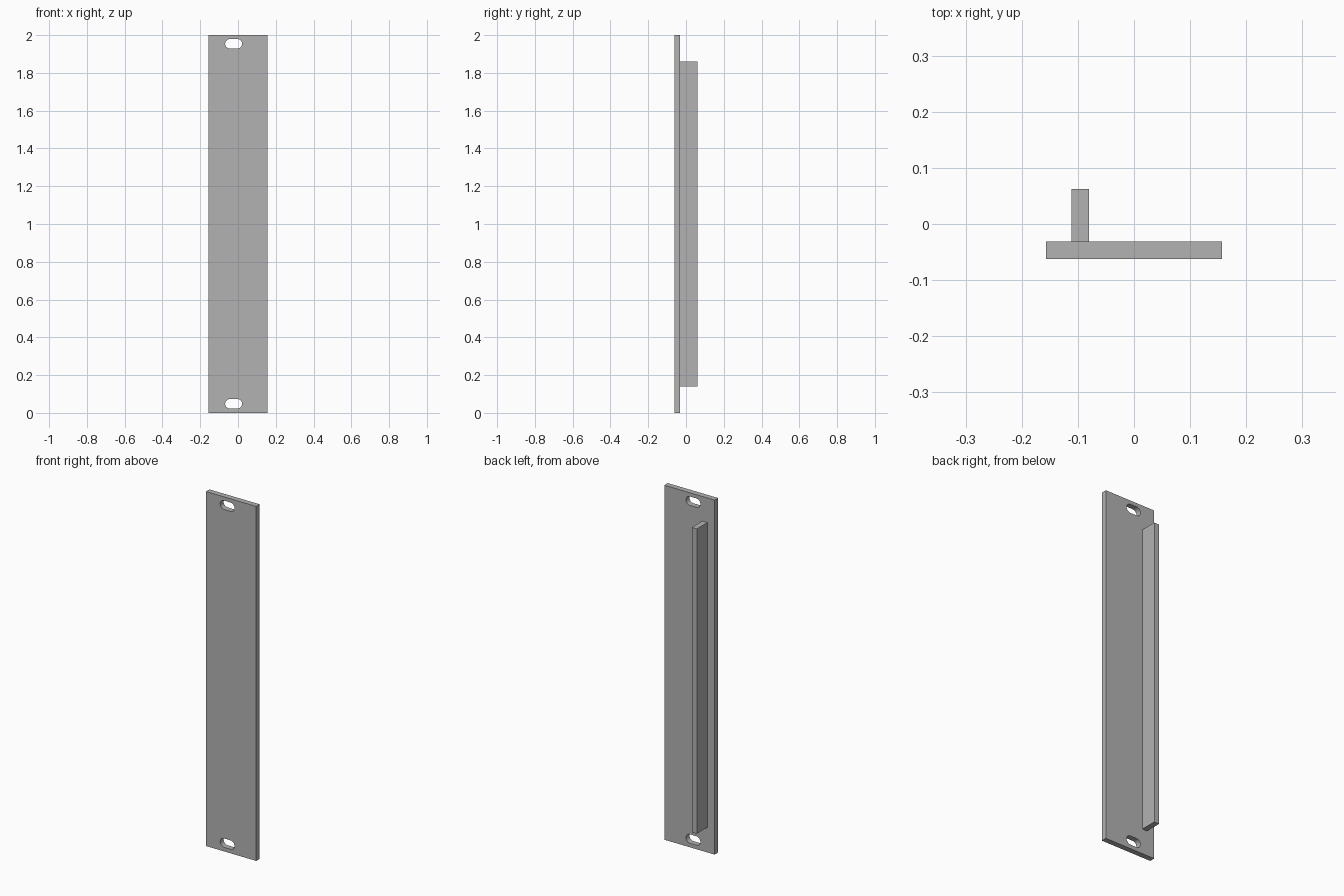
import bpy
from math import sin, cos, pi

cube = bpy.data.objects.get("Cube")
if cube:
    bpy.data.objects.remove(cube, do_unlink=True)

# Single plain grey finish
grey = bpy.data.materials.new("plain grey")
grey.use_nodes = True
grey.diffuse_color = (0.45, 0.45, 0.45, 1)
grey.node_tree.nodes["Principled BSDF"].inputs["Base Color"].default_value = grey.diffuse_color

THICK = 0.031
HALF_W = 0.157
HEIGHT = 2.0
BACK = 0.062


def slot_outline(cx, cz, half_len, radius, steps=12):
    """Rounded slot: two half circles joined by straight sides."""
    points = []
    for side, start in ((1, -pi / 2), (-1, pi / 2)):
        for i in range(steps + 1):
            a = start + pi * i / steps
            points.append((cx + side * (half_len - radius) + radius * cos(a),
                           cz + radius * sin(a)))
    return points


def extruded_plate(name, outlines, y_centre, thickness):
    """Flat outline with holes in the x-z plane, given a thickness along y."""
    curve = bpy.data.curves.new(name, "CURVE")
    curve.dimensions = "2D"
    curve.fill_mode = "BOTH"
    curve.extrude = thickness / 2
    for outline in outlines:
        spline = curve.splines.new("POLY")
        spline.points.add(len(outline) - 1)
        for point, (x, z) in zip(spline.points, outline):
            point.co = (x, z, 0, 1)
        spline.use_cyclic_u = True
    curve.materials.append(grey)
    obj = bpy.data.objects.new(name, curve)
    bpy.context.collection.objects.link(obj)
    obj.rotation_euler.x = pi / 2
    obj.location.y = y_centre
    bpy.ops.object.select_all(action="DESELECT")
    obj.select_set(True)
    bpy.context.view_layer.objects.active = obj
    bpy.ops.object.convert(target="MESH")
    return bpy.context.object


def box(name, low, high):
    bpy.ops.mesh.primitive_cube_add(size=1, location=[(a + b) / 2 for a, b in zip(low, high)])
    obj = bpy.context.object
    obj.name = name
    obj.scale = [b - a for a, b in zip(low, high)]
    obj.data.materials.append(grey)


# Front panel with a mounting slot near each end
rectangle = [(-HALF_W, 0), (HALF_W, 0), (HALF_W, HEIGHT), (-HALF_W, HEIGHT)]
slots = [slot_outline(-0.023, z, 0.045, 0.025) for z in (0.048, HEIGHT - 0.046)]
panel = extruded_plate("front_panel", [rectangle] + slots, -BACK + THICK / 2, THICK)
bpy.ops.object.shade_smooth_by_angle()

# Upright board standing off the back of the panel
box("rear_board", (-0.111, THICK - BACK, 0.141), (-0.080, BACK, 1.861))
